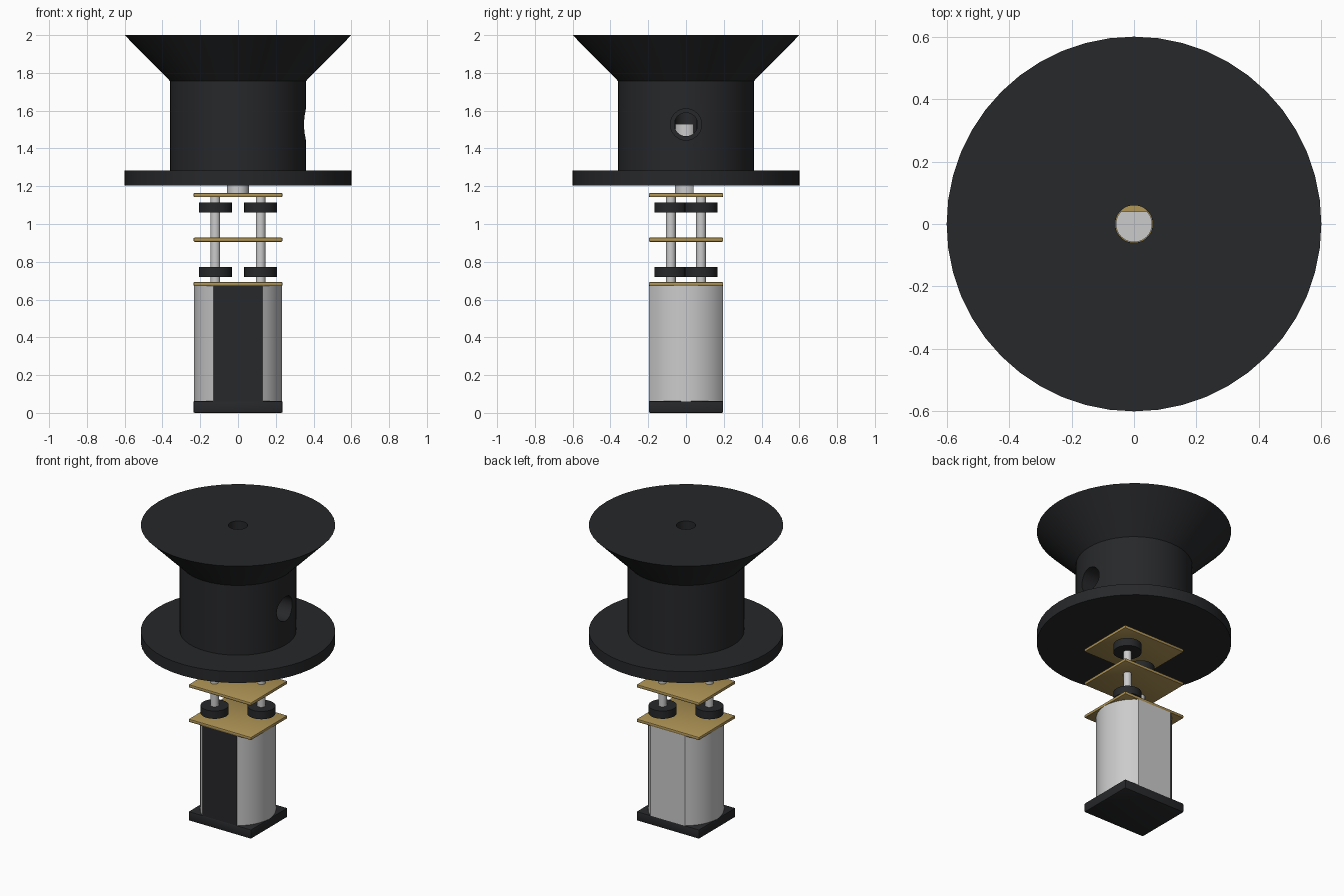
import bpy, bmesh
from math import pi, cos, sin, asin, radians

if "Cube" in bpy.data.objects:
    bpy.data.objects.remove(bpy.data.objects["Cube"])


def material(name, rgb):
    m = bpy.data.materials.new(name)
    m.diffuse_color = (*rgb, 1)
    m.use_nodes = True
    m.node_tree.nodes["Principled BSDF"].inputs["Base Color"].default_value = m.diffuse_color
    return m


BLACK = material("black_plastic", (0.02, 0.021, 0.023))
BRASS = material("brass", (0.42, 0.29, 0.09))


def finish(bm, name, mat=None, smooth=True):
    bmesh.ops.recalc_face_normals(bm, faces=bm.faces)
    me = bpy.data.meshes.new(name)
    bm.to_mesh(me)
    bm.free()
    ob = bpy.data.objects.new(name, me)
    bpy.context.collection.objects.link(ob)
    if mat:
        me.materials.append(mat)
    if smooth:
        shade(ob)
    return ob


def shade(ob):
    bpy.ops.object.select_all(action='DESELECT')
    ob.select_set(True)
    bpy.context.view_layer.objects.active = ob
    bpy.ops.object.shade_smooth_by_angle(angle=radians(30))


def prism(name, outline, z0, z1, mat=None):
    bm = bmesh.new()
    base = bm.faces.new([bm.verts.new((x, y, z0)) for x, y in outline])
    top = bmesh.ops.extrude_face_region(bm, geom=[base])["geom"]
    verts = [v for v in top if isinstance(v, bmesh.types.BMVert)]
    bmesh.ops.translate(bm, verts=verts, vec=(0, 0, z1 - z0))
    return finish(bm, name, mat)


def circle(r, n, cx=0, cy=0):
    return [(cx + r * cos(2 * pi * i / n), cy + r * sin(2 * pi * i / n)) for i in range(n)]


def lathe(name, profile, n, mat=None):
    # closed (radius, z) loop spun around z
    bm = bmesh.new()
    rings = [[bm.verts.new((r * cos(2 * pi * i / n), r * sin(2 * pi * i / n), z))
              for r, z in profile] for i in range(n)]
    k = len(profile)
    for i in range(n):
        a, b = rings[i], rings[(i + 1) % n]
        for j in range(k):
            bm.faces.new((a[j], b[j], b[(j + 1) % k], a[(j + 1) % k]))
    return finish(bm, name, mat)


def plate(name, z0, z1, mat):
    bm = bmesh.new()
    bmesh.ops.create_cube(bm, size=1)
    bmesh.ops.scale(bm, verts=bm.verts, vec=(0.472, 0.394, z1 - z0))
    bmesh.ops.translate(bm, verts=bm.verts, vec=(0, 0, (z0 + z1) / 2))
    bmesh.ops.bevel(bm, geom=bm.edges[:], offset=0.007, segments=2,
                    profile=0.5, affect='EDGES')
    return finish(bm, name, mat)


# motor: end cap and can with two flats, the front one dark
plate("motor_end_cap", 0.0, 0.063, BLACK)
R, FLAT = 0.234, 0.195
half = asin(FLAT / R)
arc = [-half + 2 * half * i / 16 for i in range(17)]
outline = [(R * cos(a), R * sin(a)) for a in arc]
outline += [(-x, -y) for x, y in outline]
can = prism("motor_can", outline, 0.06, 0.675)
can.data.materials.append(None)
can.data.materials.append(BLACK)
for f in can.data.polygons:
    if f.normal.y < -0.99:
        f.material_index = 1

# gearbox plates
for name, z0, z1 in (("lower", 0.671, 0.693), ("middle", 0.906, 0.928), ("upper", 1.142, 1.164)):
    plate(f"{name}_gearbox_plate", z0, z1, BRASS)

# gearbox posts with gears, on one diagonal
for side, s in (("right", 1), ("left", -1)):
    x, y = 0.12 * s, 0.08 * s
    prism(f"{side}_post", circle(0.026, 24, x, y), 0.685, 1.15)
    for level, z in (("lower", 0.72), ("upper", 1.06)):
        prism(f"{side}_{level}_gear", circle(0.087, 32, x, y), z, z + 0.053, BLACK)

# D-shaped output shaft, flat toward the back
r, flat = 0.058, 0.04
a0 = pi - asin(flat / r)
a1 = 2 * pi + asin(flat / r)
prism("output_shaft", [(r * cos(a0 + (a1 - a0) * i / 28), r * sin(a0 + (a1 - a0) * i / 28))
                       for i in range(29)], 1.155, 1.53)

# spool with central bore
spool = lathe("spool", [(0.06, 1.205), (0.6, 1.205), (0.6, 1.282), (0.36, 1.282),
                        (0.36, 1.757), (0.6, 2.0), (0.06, 2.0)], 48, BLACK)

# stepped set-screw hole on the right side
cutter = prism("screw_hole_cutter", circle(0.062, 32), 0.02, 0.3)
wide = prism("screw_head_cutter", circle(0.083, 32), 0.2, 0.5)
for c in (cutter, wide):
    c.hide_render = True
    c.rotation_euler = (0, pi / 2, 0)
    c.location = (0, 0, 1.527)
    mod = spool.modifiers.new("hole", 'BOOLEAN')
    mod.operation = 'DIFFERENCE'
    mod.solver = 'EXACT'
    mod.object = c
bpy.context.view_layer.update()
bpy.context.view_layer.objects.active = spool
for mod in list(spool.modifiers):
    if mod.type == 'BOOLEAN':
        bpy.ops.object.modifier_apply(modifier=mod.name)
for c in (cutter, wide):
    bpy.data.objects.remove(c)
shade(spool)
